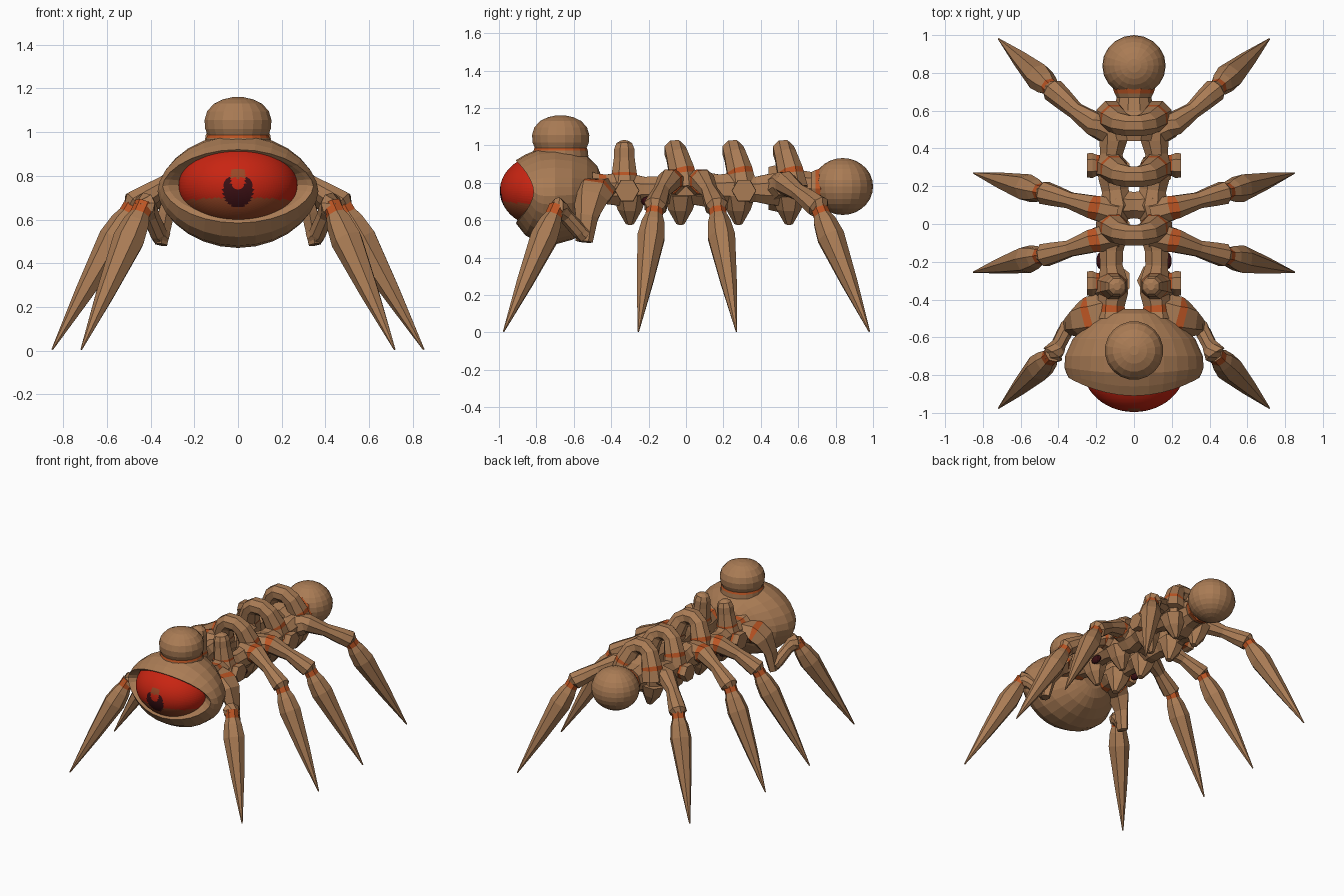
import bpy, bmesh, math
from mathutils import Vector, Matrix

if "Cube" in bpy.data.objects:
    bpy.data.objects.remove(bpy.data.objects["Cube"])


def material(name, rgb):
    m = bpy.data.materials.new(name)
    m.use_nodes = True
    m.diffuse_color = (*rgb, 1)
    m.node_tree.nodes["Principled BSDF"].inputs["Base Color"].default_value = (*rgb, 1)
    return m


MATS = [material("tan_bone", (0.40, 0.20, 0.09)),
        material("joint_orange", (0.50, 0.09, 0.017)),
        material("eye_red", (0.58, 0.018, 0.006)),
        material("eye_rust", (0.32, 0.065, 0.02)),
        material("dark_maroon", (0.045, 0.005, 0.007))]
BONE, ORANGE, RED, RUST, DARK = range(5)
SIDES = (("left", 1), ("right", -1))


def finish(name, bm, rule=None, base=BONE):
    """Turn a bmesh into a flat shaded object, coloured by a face rule."""
    bmesh.ops.recalc_face_normals(bm, faces=bm.faces)
    for f in bm.faces:
        f.material_index = rule(f.calc_center_median()) if rule else (f.material_index or base)
    me = bpy.data.meshes.new(name)
    bm.to_mesh(me)
    bm.free()
    for m in MATS:
        me.materials.append(m)
    ob = bpy.data.objects.new(name, me)
    bpy.context.collection.objects.link(ob)
    return ob


def loft(bm, loops, painted=()):
    """Skin a list of point loops and cap both ends."""
    rings = [[bm.verts.new(p) for p in loop] for loop in loops]
    n = len(rings[0])
    for i, (a, b) in enumerate(zip(rings, rings[1:])):
        for k in range(n):
            f = bm.faces.new((a[k], a[(k + 1) % n], b[(k + 1) % n], b[k]))
            f.material_index = ORANGE if i in painted else BONE
    bm.faces.new(rings[0])
    bm.faces.new(rings[-1])


def tube(name, pts, radii, sides=8, ref=(0, 1, 0), flat=1.0, painted=()):
    """Faceted limb along a path; painted lists the orange bands."""
    pts, loops = [Vector(p) for p in pts], []
    for i, (p, r) in enumerate(zip(pts, radii)):
        d = (pts[min(i + 1, len(pts) - 1)] - pts[max(i - 1, 0)]).normalized()
        u = d.cross(Vector(ref)).normalized()
        v = d.cross(u)
        loops.append([p + r * (math.cos(t) * u + flat * math.sin(t) * v)
                      for t in (math.tau * (k + 0.5) / sides for k in range(sides))])
    bm = bmesh.new()
    loft(bm, loops, painted)
    return finish(name, bm)


def ball(name, centre, size, segs=20, rings=14, rot=None, rule=None, base=BONE):
    bm = bmesh.new()
    bmesh.ops.create_uvsphere(bm, u_segments=segs, v_segments=rings, radius=1)
    mat = Matrix.Translation(centre) @ Matrix.Diagonal((*size, 1))
    bm.transform(mat @ rot if rot else mat)
    return finish(name, bm, rule, base)


# Head shell: rings from the back to the almond shaped eyelids, which bow back at the corners
HEAD = [(-.45, .09, .09, .74, 0), (-.475, .17, .15, .74, 0), (-.53, .245, .205, .74, 0),
        (-.61, .325, .24, .735, 0), (-.70, .365, .26, .73, 0), (-.79, .368, .25, .73, .03),
        (-.86, .358, .215, .735, .07), (-.91, .345, .168, .752, .095),
        (-.895, .32, .148, .757, .09), (-.80, .25, .11, .757, .04)]
bm = bmesh.new()
loops = []
for y, rx, rz, zc, bow in HEAD:
    loop = []
    for k in range(28):
        c, s = math.cos(math.tau * k / 28), math.sin(math.tau * k / 28)
        loop.append((rx * c, y + bow * c * c, zc + rz * math.copysign(abs(s) ** 1.15, s)))
    loops.append(loop)
loft(bm, loops)
finish("head_shell", bm)


# Eyeball with a horseshoe pupil and a darker lower part
def eye_colour(p):
    if (p.x / .07) ** 2 + ((p.z - .735) / .078) ** 2 < 1:
        if (p.x / .034) ** 2 + ((p.z - .785) / .05) ** 2 < 1:
            return RED if p.z < .79 else RUST
        return DARK
    if abs(p.x) < .03 and .8 < p.z < .83:
        return RUST
    return RUST if p.z < .70 - .2 * p.x * p.x else RED


ball("eyeball", (0, -.76, .757), (.272, .235, .195), 80, 64,
     Matrix.Rotation(math.pi / 2, 4, 'X'), eye_colour)

# Crown knob on top of the head, flattened underneath, with a thin collar
CROWN = [(.965, .12), (.985, .14), (1.015, .152), (1.055, .155), (1.095, .143),
         (1.13, .112), (1.15, .07), (1.16, .025)]
tube("crown_knob", [(0, -.67, z) for z, r in CROWN], [r for z, r in CROWN], 20)
tube("crown_collar", [(0, -.67, .94), (0, -.67, .972), (0, -.67, .986)],
     (.15, .147, .142), 20, painted=(1,))

# Tail ball and its neck
ball("tail_ball", (0, .838, .78), (.168, .162, .152))
tube("tail_neck", [(0, y, .77) for y in (.44, .52, .60, .67, .692, .72, .75)],
     (.12, .14, .105, .092, .103, .112, .10), 10, (1, 0, 0), painted=(4, 5))

VERTEBRAE = (-.33, -.06, .25, .52)
RAIL_Y = (-.50, -.465, -.43, -.36, -.30, -.22, -.14, -.06, .02, .10, .18, .25, .30, .37, .44, .52, .60)
RAIL_X = (.12, .12, .12, .11, .11, .12, .12, .11, .105, .09, .10, .11, .12, .12, .11, .11, .08)
RAIL_R = (.10, .09, .085, .095, .09, .072, .076, .09, .085, .10, .085, .095, .088, .072, .088, .098, .06)
# Each leg: upper path, knee, foot tip
LEGS = {
    "front": ([(.35, -.545, .52), (.365, -.57, .54), (.40, -.64, .62)], (.43, -.69, .665), (.717, -.975, .005)),
    "second": ([(.10, -.06, .79), (.22, -.09, .81), (.34, -.13, .755)], (.475, -.165, .67), (.85, -.255, .005)),
    "third": ([(.10, .06, .79), (.22, .09, .81), (.34, .125, .755)], (.475, .165, .67), (.85, .27, .005)),
    "rear": ([(.12, .49, .77), (.21, .53, .80), (.31, .60, .75)], (.43, .71, .67), (.717, .98, .005)),
}
for side, s in SIDES:
    # Twin rails of the backbone, swollen at each vertebra
    tube(f"{side}_spine_rail", [(s * x, y, .765) for x, y in zip(RAIL_X, RAIL_Y)], RAIL_R,
         8, (1, 0, 0), flat=.9, painted=(1,))

    for i, y in enumerate(VERTEBRAE):
        # Spike under each vertebra
        tube(f"{side}_lower_spike_{i + 1}",
             [(s * .11, y + .03, .74), (s * .10, y + .03, .66), (s * .08, y + .03, .58)],
             (.095, .068, .022), 7)

    # Separate upright knobs on the first vertebra
    y = VERTEBRAE[0]
    tube(f"{side}_neck_knob",
         [(s * .12, y, .76), (s * .11, y, .835), (s * .11, y, .85), (s * .10, y, .93),
          (s * .095, y, .98), (s * .092, y, 1.01), (s * .09, y, 1.025)],
         (.095, .075, .072, .06, .058, .045, .02), painted=(1,))

    # Short side stubs
    for y, name in ((-.315, "front"), (.31, "rear")):
        tube(f"{side}_{name}_side_stub",
             [(s * x, y, .758) for x in (.10, .175, .20, .22, .25)],
             (.07, .055, .057, .066, .064), 6, painted=(1,))

    # Dark gland tucked against the rail
    ball(f"{side}_gland", (s * .178, -.195, .70), (.022, .045, .028), 10, 8, base=DARK)

    # Hip block of the front leg, thin from the front and broad from the side
    tube(f"{side}_front_hip_block",
         [(s * .15, -.47, .76), (s * .225, -.49, .755), (s * .24, -.495, .75), (s * .285, -.51, .72),
          (s * .33, -.53, .62), (s * .352, -.545, .485)],
         (.075, .075, .075, .066, .042, .032), 6, flat=1.45, painted=(1,))

    for leg, (upper, knee, tip) in LEGS.items():
        a, b, c, kn, tp = [Vector((s * x, y, z)) for x, y, z in (*upper, knee, tip)]
        front = leg == "front"
        radii = (.045, .042, .042, .04, .052, .06, .045) if front else (.08, .07, .066, .046, .058, .064, .045)
        tube(f"{side}_{leg}_upper_leg", [a, a.lerp(b, .8), b, c, c.lerp(kn, .6), kn, kn.lerp(tp, .02)],
             radii, painted=(1,) if leg in ("second", "third") else ())
        tube(f"{side}_{leg}_lower_leg", [kn.lerp(tp, t) for t in (-.01, .065, .12, .24, .6, 1)],
             (.046, .047, .062, .075, .045, .004), 7, painted=(0,))

# Arched spines bridging the two rails
for i, y in enumerate(VERTEBRAE[1:]):
    half = [(.12, y + .05, .77), (.108, y + .04, .845), (.105, y + .037, .86), (.07, y + .012, .945), (.03, y, .974)]
    path = half + [(-x, b, z) for x, b, z in reversed(half)]
    radii = (.088, .076, .074, .063, .06)
    tube(f"arched_spine_{i + 1}", path, radii + radii[::-1], 8, painted=(1, 7))

# Bridge joining the rails at mid body
tube("middle_bridge", [(-.1, .10, .77), (0, .10, .77), (.1, .10, .77)], (.09, .075, .09), 8)
